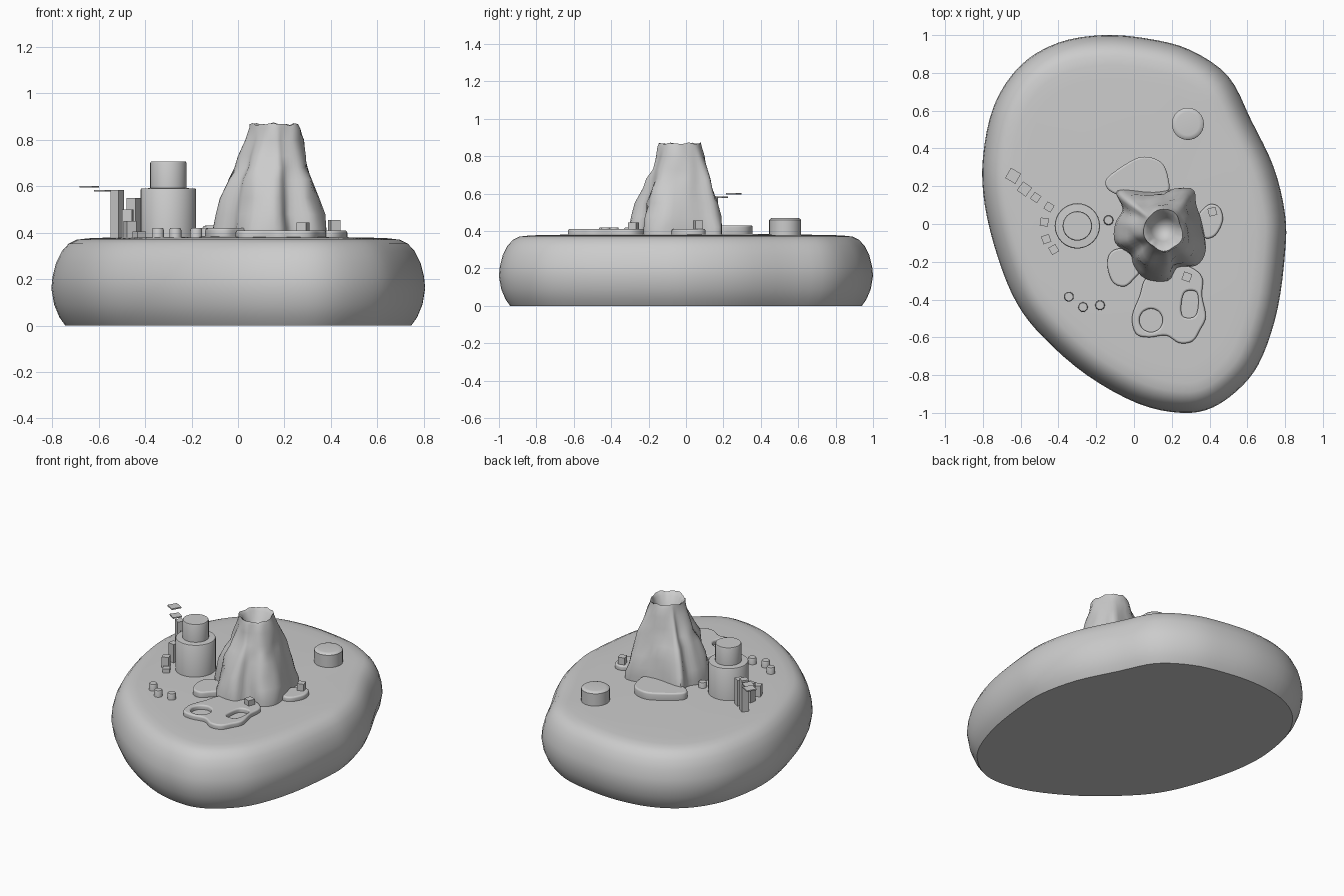
import bpy, bmesh, math
from mathutils import Vector, noise

cube = bpy.data.objects.get("Cube")
if cube:
    bpy.data.objects.remove(cube, do_unlink=True)

stone = bpy.data.materials.new("grey stone")
stone.use_nodes = True
grey = (0.6, 0.6, 0.6, 1)
stone.diffuse_color = grey
stone.node_tree.nodes["Principled BSDF"].inputs["Base Color"].default_value = grey


def finish(name, bm, angle=None):
    bmesh.ops.recalc_face_normals(bm, faces=bm.faces)
    mesh = bpy.data.meshes.new(name)
    bm.to_mesh(mesh)
    bm.free()
    obj = bpy.data.objects.new(name, mesh)
    bpy.context.collection.objects.link(obj)
    mesh.materials.append(stone)
    mesh.shade_smooth()
    if angle:
        mesh.set_sharp_from_angle(angle=math.radians(angle))
    return obj


def smooth_loop(points, steps):
    """Closed Catmull-Rom loop through the points."""
    pts = [Vector(p) for p in points]
    n, out = len(pts), []
    for i in range(n):
        a, b, c, d = (pts[(i + k) % n] for k in (-1, 0, 1, 2))
        for s in range(steps):
            t = s / steps
            out.append(0.5 * (2 * b + (c - a) * t + (2 * a - 5 * b + 4 * c - d) * t * t
                              + (3 * b - a - 3 * c + d) * t ** 3))
    return out


def inset(loop, dist):
    """Move a counter-clockwise loop inwards."""
    out = []
    for i, p in enumerate(loop):
        t = (loop[(i + 1) % len(loop)] - loop[i - 1]).normalized()
        out.append(p + Vector((-t.y, t.x)) * dist)
    return out


def loft(bm, rings, tip=None, base=True):
    """Skin a stack of rings, ending in a fan at the tip."""
    rows = [[bm.verts.new(p) for p in ring] for ring in rings]
    n = len(rows[0])
    for low, high in zip(rows, rows[1:]):
        for i in range(n):
            j = (i + 1) % n
            bm.faces.new((low[i], low[j], high[j], high[i]))
    if base:
        bm.faces.new(rows[0])
    if tip:
        apex = bm.verts.new(tip)
        for i in range(n):
            bm.faces.new((rows[-1][i], rows[-1][(i + 1) % n], apex))


def pad(name, loops, top, bevel=0.01):
    """Raised flat pad; loops after the first are holes."""
    curve = bpy.data.curves.new(name, "CURVE")
    curve.dimensions, curve.fill_mode = "2D", "BOTH"
    base = 0.365
    curve.extrude = (top - base) / 2 - bevel
    curve.bevel_depth, curve.bevel_resolution = bevel, 2
    curve.offset = -bevel
    for loop in loops:
        spline = curve.splines.new("POLY")
        spline.points.add(len(loop) - 1)
        for sp, p in zip(spline.points, loop):
            sp.co = (p[0], p[1], 0, 1)
        spline.use_cyclic_u = True
    obj = bpy.data.objects.new(name, curve)
    obj.location.z = (top + base) / 2
    bpy.context.collection.objects.link(obj)
    bpy.ops.object.select_all(action="DESELECT")
    bpy.context.view_layer.objects.active = obj
    obj.select_set(True)
    bpy.ops.object.convert(target="MESH")
    obj = bpy.context.object
    obj.data.materials.clear()
    obj.data.materials.append(stone)
    bpy.ops.object.shade_smooth_by_angle(angle=math.radians(50))


def box(name, x, y, low, high, size, turn):
    bm = bmesh.new()
    bmesh.ops.create_cube(bm, size=1)
    obj = finish(name, bm, 30)
    obj.scale = (size, size, high - low)
    obj.location = (x, y, (low + high) / 2)
    obj.rotation_euler.z = math.radians(turn)


def drum(name, x, y, profile, sides=32):
    """Turned solid from (radius, height) pairs."""
    bm = bmesh.new()
    rings = [[(x + r * math.cos(k * math.tau / sides), y + r * math.sin(k * math.tau / sides), z)
              for k in range(sides)] for r, z in profile]
    loft(bm, rings, (x, y, profile[-1][1]))
    finish(name, bm, 40)


# Island body with rounded rim
shore = smooth_loop([(-0.16, 1), (-0.4, 0.96), (-0.6, 0.84), (-0.74, 0.63), (-0.8, 0.35),
                     (-0.79, 0.1), (-0.72, -0.18), (-0.62, -0.42), (-0.48, -0.6), (-0.25, -0.8),
                     (0.02, -0.95), (0.25, -1), (0.42, -0.97), (0.58, -0.85), (0.68, -0.7),
                     (0.76, -0.45), (0.8, -0.15), (0.8, 0.05), (0.74, 0.3), (0.62, 0.55),
                     (0.5, 0.78), (0.3, 0.92), (0.08, 0.98)], 4)
rim = [(0.06, 0), (0.035, 0.035), (0.012, 0.09), (0, 0.16), (0.005, 0.21), (0.02, 0.27),
       (0.045, 0.32), (0.075, 0.353), (0.11, 0.37), (0.16, 0.376), (0.24, 0.379)]
bm = bmesh.new()
loft(bm, [[(p.x, p.y, z) for p in inset(shore, d)] for d, z in rim], (0, 0, 0.388))
finish("island", bm, 50)

# Rocky mountain with crater
foot = smooth_loop([(-0.09, 0.18), (-0.06, 0.08), (-0.10, 0), (-0.10, -0.1), (-0.02, -0.16),
                    (0, -0.22), (0.06, -0.29), (0.18, -0.3), (0.23, -0.23), (0.33, -0.22),
                    (0.38, -0.14), (0.36, 0), (0.33, 0.1), (0.3, 0.19), (0.1, 0.17)], 4)
centre = Vector((0.155, -0.027))
slope = [(0, 0.37), (0, 0.42), (0.1, 0.48), (0.22, 0.55), (0.41, 0.63), (0.57, 0.68),
         (0.71, 0.73), (0.85, 0.8), (0.95, 0.85), (1, 0.868)]
rings = []
for t, z in slope:
    ring = []
    for p in foot:
        out = (p - centre).normalized()
        q = p.lerp(centre + out * 0.105, t)
        if z > 0.45:
            q = q + out * 0.022 * noise.noise(Vector((q.x, q.y, z)) * 11)
        lift = 0.012 * noise.noise(Vector((q.x, q.y, 0)) * 30) if t == 1 else 0
        ring.append((q.x, q.y, z + lift))
    rings.append(ring)
for r, z in ((0.085, 0.85), (0.065, 0.8), (0.035, 0.765)):
    rings.append([(*(centre + (p - centre).normalized() * r), z) for p in foot])
bm = bmesh.new()
loft(bm, rings, (*centre, 0.755))
finish("mountain", bm, 50)

# Lava pads around the foot
pad("back_pad", [smooth_loop([(-0.15, 0.23), (-0.12, 0.17), (0, 0.14), (0.17, 0.16), (0.18, 0.25),
                              (0.14, 0.33), (0.04, 0.355), (-0.07, 0.3)], 6)], 0.43)
pad("left_pad", [smooth_loop([(0.47, 0.02), (0.45, 0.09), (0.39, 0.1), (0.33, 0.02),
                              (0.37, -0.07), (0.43, -0.06)], 6)], 0.41)
pad("right_pad", [smooth_loop([(-0.08, -0.13), (-0.13, -0.16), (-0.14, -0.23), (-0.11, -0.31),
                               (-0.05, -0.33), (0, -0.29), (0.05, -0.22), (0, -0.14)], 6)], 0.42)
pool = smooth_loop([(0.09 + 0.062 * math.cos(a * math.tau / 8), -0.51 + 0.062 * math.sin(a * math.tau / 8))
                    for a in range(8)], 4)
basin = smooth_loop([(0.26, -0.49), (0.25, -0.43), (0.27, -0.36), (0.33, -0.36),
                     (0.34, -0.43), (0.32, -0.49)], 5)
pad("front_pad", [smooth_loop([(0.06, -0.29), (0.03, -0.38), (-0.01, -0.49), (0.01, -0.58),
                               (0.08, -0.6), (0.17, -0.59), (0.24, -0.63), (0.31, -0.62),
                               (0.35, -0.56), (0.38, -0.49), (0.36, -0.38), (0.36, -0.28),
                               (0.28, -0.22), (0.15, -0.2)], 5), pool, basin], 0.41)

# Two-tier tower and the round hut
drum("tower", -0.3, -0.01, [(0.12, 0.36), (0.12, 0.585), (0.117, 0.59), (0.078, 0.592),
                            (0.078, 0.7), (0.075, 0.707)])
drum("round_hut", 0.285, 0.53, [(0.085, 0.36), (0.085, 0.46), (0.077, 0.468), (0.06, 0.47)])

# Square columns rising as steps around the tower
steps = [(-0.425, -0.135, 0.405, 30), (-0.465, -0.08, 0.45, 20), (-0.475, 0.01, 0.5, -8),
         (-0.45, 0.09, 0.55, -30), (-0.52, 0.14, 0.585, -35)]
for i, (x, y, top, turn) in enumerate(steps):
    box(f"step_column_{i + 1}", x, y, 0.36, top, 0.043, turn)
box("floating_step_low", -0.58, 0.185, 0.577, 0.585, 0.058, -35)
box("floating_step_high", -0.64, 0.255, 0.594, 0.602, 0.062, -30)

# Small blocks and posts
box("block_front", 0.28, -0.28, 0.37, 0.445, 0.045, -20)
box("block_left", 0.415, 0.065, 0.37, 0.455, 0.043, 15)
for i, (x, y) in enumerate([(-0.345, -0.385), (-0.27, -0.44), (-0.18, -0.43), (-0.135, 0.02)]):
    drum(f"post_{i + 1}", x, y, [(0.026, 0.36), (0.026, 0.41), (0.022, 0.42)], 16)
